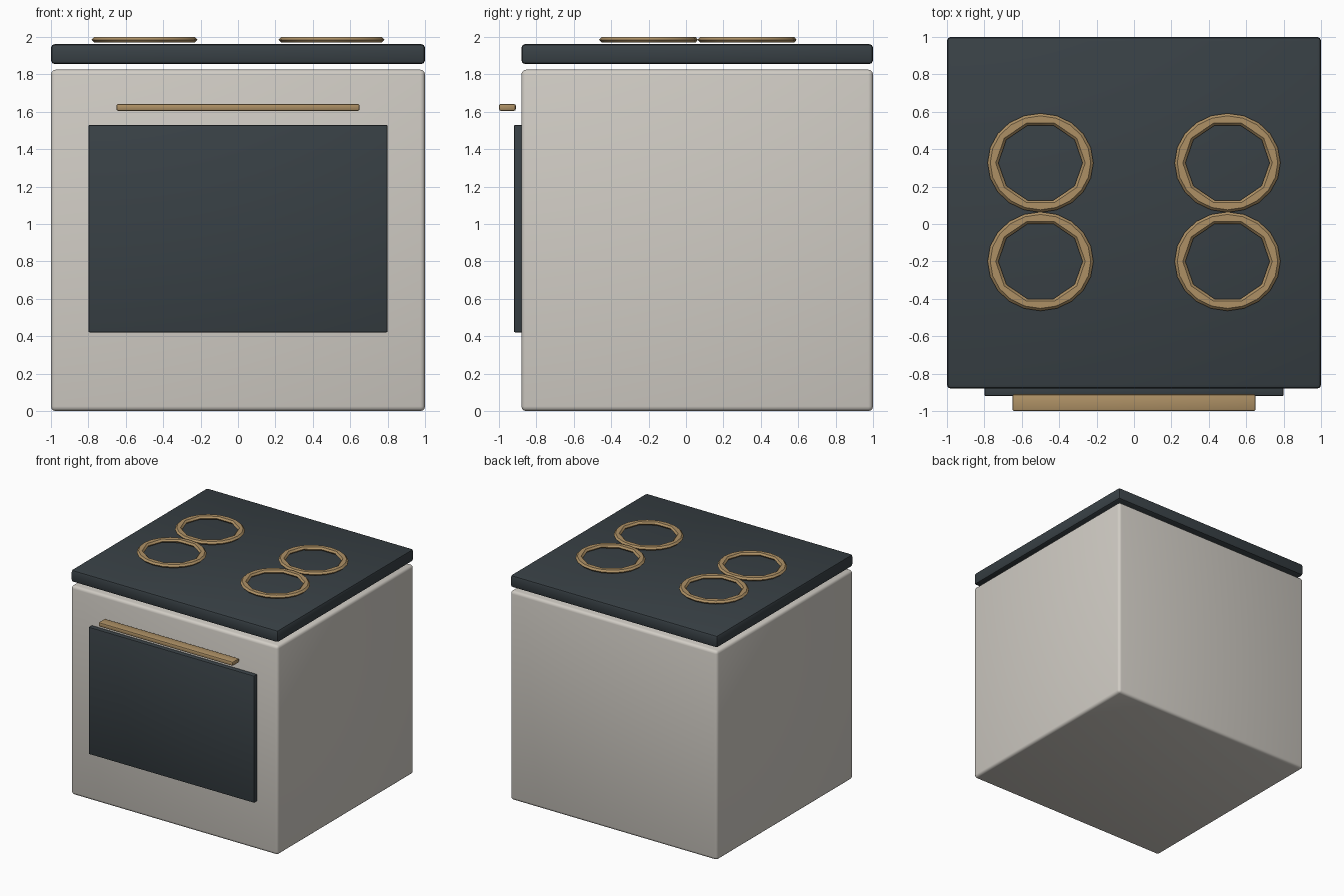
import bpy, math

if "Cube" in bpy.data.objects:
    bpy.data.objects.remove(bpy.data.objects["Cube"])


def material(name, rgb):
    m = bpy.data.materials.new(name)
    m.diffuse_color = (*rgb, 1)
    m.use_nodes = True
    m.node_tree.nodes["Principled BSDF"].inputs["Base Color"].default_value = m.diffuse_color
    return m


CREAM = material("cream_enamel", (0.64, 0.61, 0.56))
DARK = material("dark_glass", (0.04, 0.052, 0.06))
BRASS = material("brass", (0.42, 0.28, 0.13))


def box(name, lo, hi, bevel, segments, mat):
    bpy.ops.mesh.primitive_cube_add(size=1, location=[(a + b) / 2 for a, b in zip(lo, hi)])
    o = bpy.context.object
    o.name = name
    o.scale = [b - a for a, b in zip(lo, hi)]
    bpy.ops.object.transform_apply(location=False, rotation=False, scale=True)
    mod = o.modifiers.new("Bevel", "BEVEL")
    mod.width, mod.segments = bevel, segments
    bpy.ops.object.modifier_apply(modifier=mod.name)
    bpy.ops.object.shade_smooth_by_angle(angle=math.radians(35))
    o.data.materials.append(mat)
    return o


def burner(name, x, y):
    # flattened ring, 20-sided outside and 10-sided inside
    bpy.ops.mesh.primitive_torus_add(location=(x, y, 1.985), major_segments=20,
                                     minor_segments=6, major_radius=0.254, minor_radius=0.029)
    o = bpy.context.object
    o.name = name
    for v in o.data.vertices:
        r = math.hypot(v.co.x, v.co.y)
        step = round(math.atan2(v.co.y, v.co.x) / math.radians(18))
        if r < 0.254 and step % 2:
            v.co.x *= math.cos(math.radians(18))
            v.co.y *= math.cos(math.radians(18))
        v.co.y *= 0.935
        v.co.z *= 0.015 / (0.029 * math.sin(math.radians(60)))
    bpy.ops.object.shade_smooth_by_angle(angle=math.radians(30))
    o.data.materials.append(BRASS)


# main cabinet and floating cooktop slab
box("oven_body", (-1, -0.88, 0), (1, 1, 1.825), 0.025, 3, CREAM)
box("cooktop", (-1, -0.88, 1.855), (1, 1, 1.962), 0.02, 2, DARK)

# door glass and handle bar
box("door_glass", (-0.8, -0.92, 0.42), (0.8, -0.86, 1.53), 0.008, 2, DARK)
box("door_handle", (-0.65, -1, 1.605), (0.65, -0.91, 1.642), 0.01, 2, BRASS)

# four burner rings
for side, x in (("left", -0.5), ("right", 0.5)):
    for row, y in (("front", -0.2), ("back", 0.327)):
        burner(f"burner_{row}_{side}", x, y)
